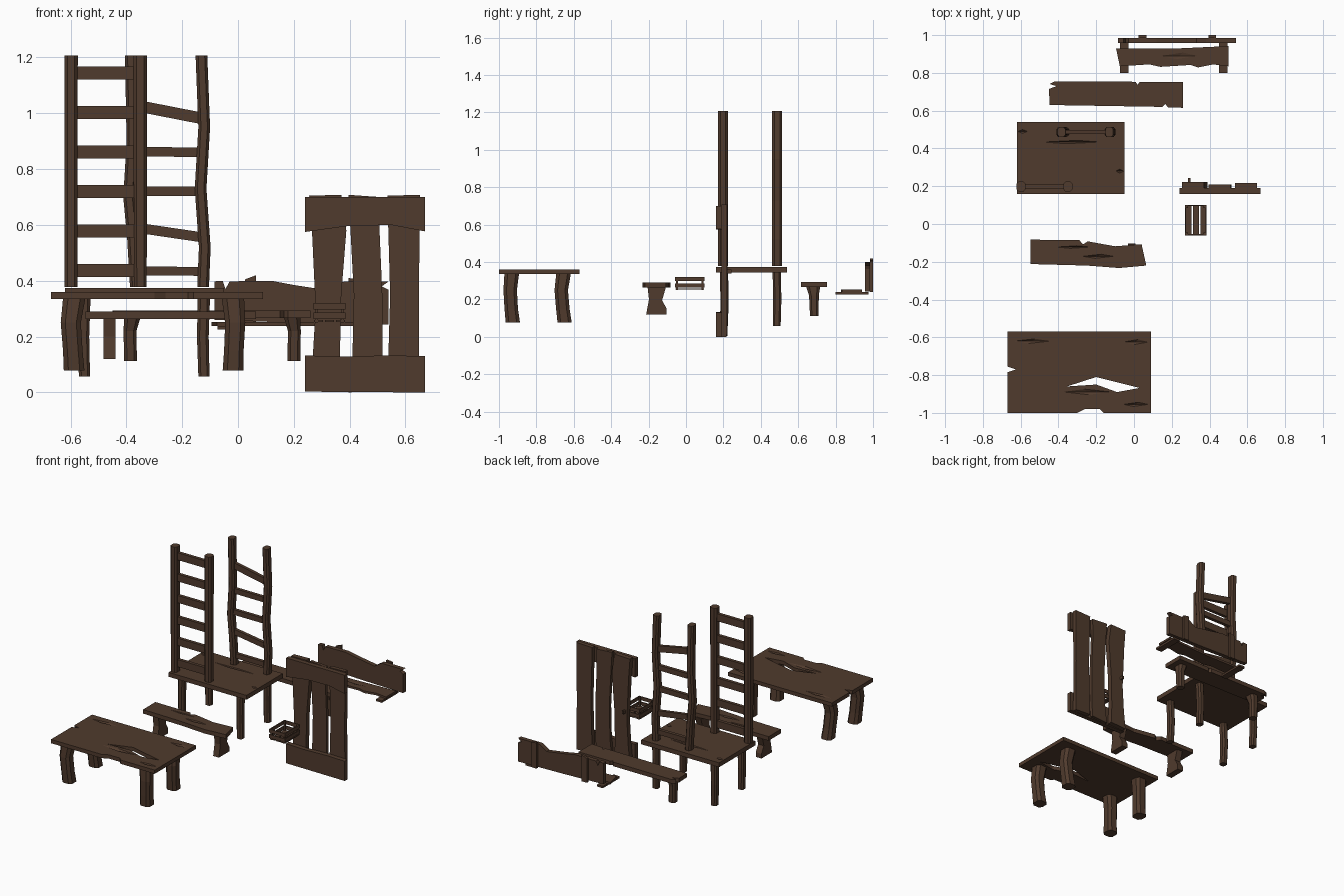
import bpy, bmesh
from mathutils import Vector
from mathutils.geometry import tessellate_polygon

wood = bpy.data.materials.new("dark brown wood")
wood.diffuse_color = (0.080, 0.043, 0.026, 1)


def finish(name, bm):
    bmesh.ops.recalc_face_normals(bm, faces=bm.faces)
    me = bpy.data.meshes.new(name)
    bm.to_mesh(me)
    bm.free()
    me.materials.append(wood)
    ob = bpy.data.objects.new(name, me)
    bpy.context.collection.objects.link(ob)
    return ob


def slab(name, outline, lo, hi, axis='z', holes=(), cracks=()):
    """Extruded outline with through holes and V-shaped surface cracks (cx, cy, length, width, skew)."""
    place = {'z': lambda a, b, h: (a, b, h),
             'y': lambda a, b, h: (a, h, b),
             'x': lambda a, b, h: (h, a, b)}[axis]
    bm = bmesh.new()
    loops = [list(outline)] + [list(h) for h in holes]
    rims = [[(cx - l / 2, cy), (cx - l * k, cy - w / 2), (cx + l / 2, cy), (cx + l * k, cy + w / 2)]
            for cx, cy, l, w, k in cracks]

    def cap(polys, h):
        vs = [[bm.verts.new(place(a, b, h)) for a, b in p] for p in polys]
        flat = [v for p in vs for v in p]
        for t in tessellate_polygon([[Vector((a, b, 0)) for a, b in p] for p in polys]):
            if len(set(t)) == 3:
                bm.faces.new([flat[i] for i in t])
        return vs

    top = cap(loops + rims, hi)
    bottom = cap(loops, lo)
    for t, b in zip(top, bottom):
        for i in range(len(t)):
            j = (i + 1) % len(t)
            bm.faces.new((t[i], t[j], b[j], b[i]))
    for rim, c in zip(top[len(loops):], cracks):
        tip = bm.verts.new(place(c[0], c[1], hi - (hi - lo) * 0.4))
        for i in range(4):
            bm.faces.new((rim[i], rim[(i + 1) % 4], tip))
    return finish(name, bm)


def box(name, x0, x1, y0, y1, z0, z1):
    return slab(name, [(x0, y0), (x1, y0), (x1, y1), (x0, y1)], z0, z1)


def post(name, stations):
    """Crooked chamfered post through stations (x, y, z, half width, half depth)."""
    bm = bmesh.new()
    c = 0.55
    shape = [(1, -c), (1, c), (c, 1), (-c, 1), (-1, c), (-1, -c), (-c, -1), (c, -1)]
    rings = [[bm.verts.new((x + a * w, y + b * d, z)) for a, b in shape] for x, y, z, w, d in stations]
    bm.faces.new(rings[0])
    bm.faces.new(rings[-1])
    for r, s in zip(rings, rings[1:]):
        for i in range(8):
            j = (i + 1) % 8
            bm.faces.new((r[i], r[j], s[j], s[i]))
    return finish(name, bm)


# Large broken table
slab("table_top",
     [(-0.67, -1), (-0.30, -1), (-0.26, -0.98), (-0.18, -0.98), (-0.16, -1), (0.09, -1), (0.09, -0.57),
      (-0.67, -0.57), (-0.67, -0.755), (-0.625, -0.77), (-0.67, -0.785)], 0.335, 0.36,
     holes=[[(-0.355, -0.86), (-0.20, -0.81), (0.03, -0.868), (-0.09, -0.89), (-0.20, -0.85)]],
     cracks=[(-0.54, -0.62, 0.19, 0.025, 0.1), (0.01, -0.625, 0.13, 0.028, 0.1),
             (-0.25, -0.889, 0.25, 0.03, -0.05), (0.01, -0.955, 0.13, 0.022, 0.1)])
for x, bend in ((-0.587, -0.012), (-0.018, 0.008)):
    for y, by in ((-0.932, -0.008), (-0.655, -0.012)):
        post("table_leg", [(x, y + 0.006, 0.078, 0.037, 0.038), (x + bend * 0.4, y + by * 0.3, 0.15, 0.035, 0.036),
                           (x + bend, y + by, 0.25, 0.036, 0.036), (x, y, 0.336, 0.04, 0.039)])

# Front bench with plank legs
slab("front_bench_seat",
     [(-0.547, -0.212), (-0.25, -0.22), (-0.08, -0.233), (0.065, -0.22), (0.04, -0.107), (-0.10, -0.118),
      (-0.245, -0.092), (-0.27, -0.108), (-0.29, -0.085), (-0.547, -0.083)], 0.263, 0.29,
     cracks=[(-0.32, -0.122, 0.18, 0.014, 0.1), (-0.19, -0.171, 0.16, 0.022, 0.1)])
for x in (-0.46, -0.012):
    slab("front_bench_leg",
         [(-0.213, 0.12), (-0.103, 0.12), (-0.103, 0.15), (-0.128, 0.195), (-0.108, 0.264), (-0.205, 0.264),
          (-0.198, 0.20)], x - 0.021, x + 0.021, 'x')

# Small slatted crate
for x in (0.289, 0.328, 0.367):
    box("crate_floor_slat", x - 0.016, x + 0.016, -0.055, 0.095, 0.252, 0.259)
for z0, z1 in ((0.263, 0.286), (0.298, 0.321)):
    for x in (0.27, 0.379):
        box("crate_side_slat", x, x + 0.006, -0.06, 0.10, z0, z1)
    for y in (-0.06, 0.094):
        box("crate_end_slat", 0.276, 0.379, y, y + 0.006, z0, z1)
for x in (0.276, 0.369):
    for y in (-0.054, 0.084):
        box("crate_corner", x, x + 0.01, y, y + 0.01, 0.25, 0.318)

# Standing door of three planks and two cross boards
slab("door_top_board", [(0.24, 0.575), (0.40, 0.597), (0.55, 0.60), (0.67, 0.577), (0.67, 0.70), (0.24, 0.70)],
     0.16, 0.19, 'y')
slab("door_bottom_board", [(0.24, 0.003), (0.67, 0.0), (0.67, 0.13), (0.54, 0.133), (0.36, 0.128), (0.24, 0.133)],
     0.16, 0.19, 'y')
slab("door_plank", [(0.255, 0.005), (0.37, 0.01), (0.365, 0.13), (0.37, 0.35), (0.388, 0.58), (0.37, 0.708),
                    (0.255, 0.705), (0.265, 0.58), (0.278, 0.30), (0.268, 0.13)], 0.19, 0.222, 'y')
slab("door_plank", [(0.395, 0.0), (0.51, 0.008), (0.517, 0.13), (0.517, 0.35), (0.507, 0.58), (0.51, 0.70),
                    (0.395, 0.708), (0.403, 0.58), (0.415, 0.35), (0.41, 0.13)], 0.19, 0.21, 'y')
slab("door_plank", [(0.535, 0.005), (0.65, 0.0), (0.648, 0.35), (0.652, 0.708), (0.535, 0.705), (0.545, 0.35)],
     0.19, 0.217, 'y')
box("door_latch", 0.286, 0.298, 0.222, 0.243, 0.34, 0.36)

# Platform on four legs
slab("platform_top",
     [(-0.62, 0.16), (-0.05, 0.16), (-0.05, 0.54), (-0.62, 0.54)], 0.345, 0.374,
     cracks=[(-0.33, 0.434, 0.30, 0.018, 0.1), (-0.075, 0.28, 0.04, 0.022, 0), (-0.59, 0.49, 0.05, 0.02, 0)])
for x in (-0.55, -0.122):
    for y in (0.203, 0.485):
        post("platform_leg", [(x, y, 0.058, 0.02, 0.021), (x - 0.004, y + 0.003, 0.2, 0.021, 0.022),
                              (x, y, 0.346, 0.022, 0.022)])

# Straight front ladder
for x in (-0.598, -0.35):
    post("front_ladder_post", [(x, 0.198, 0.378, 0.023, 0.026), (x, 0.198, 1.207, 0.024, 0.026)])
for i in range(6):
    z = 0.437 + i * 0.1415
    box("front_ladder_rung", -0.58, -0.367, 0.187, 0.209, z - 0.024, z + 0.024)

# Crooked back ladder
r = (0.021, 0.026)
post("back_ladder_left_post", [(x, 0.487, z, *r) for x, z in
                               ((-0.366, 0.378), (-0.376, 0.55), (-0.390, 0.70), (-0.378, 0.90), (-0.384, 1.207))])
post("back_ladder_right_post", [(x, 0.487, z, *r) for x, z in
                                ((-0.125, 0.378), (-0.119, 0.52), (-0.134, 0.73), (-0.121, 0.95), (-0.131, 1.207))])
for zl, zr, h in ((0.435, 0.434, 0.016), (0.592, 0.556, 0.018), (0.72, 0.72, 0.017), (0.862, 0.861, 0.017),
                  (1.03, 0.982, 0.021)):
    slab("back_ladder_rung", [(-0.375, zl - h), (-0.13, zr - h), (-0.13, zr + h), (-0.375, zl + h)],
         0.476, 0.498, 'y')

# Rear bench with tapered legs
slab("rear_bench_seat",
     [(-0.447, 0.63), (0.15, 0.62), (0.165, 0.636), (0.18, 0.618), (0.26, 0.615), (0.26, 0.753), (0.03, 0.751),
      (0.018, 0.737), (0.008, 0.753), (-0.42, 0.755), (-0.447, 0.741), (-0.41, 0.73), (-0.45, 0.715)],
     0.266, 0.293)
for x, s in ((-0.385, 1), (0.2, -1)):
    post("rear_bench_leg", [(x, 0.686, 0.112, 0.023, 0.023), (x - 0.002 * s, 0.684, 0.22, 0.023, 0.026),
                            (x + 0.006 * s, 0.68, 0.267, 0.029, 0.037)])

# Broken low seat: shelf board on two cleats
slab("low_seat_board",
     [(-0.075, 0.835), (0.08, 0.845), (0.14, 0.832), (0.30, 0.842), (0.34, 0.829), (0.42, 0.845), (0.50, 0.835),
      (0.50, 0.942), (0.20, 0.928), (-0.095, 0.93)], 0.239, 0.253, cracks=[(0.24, 0.89, 0.19, 0.035, 0.1)])
for x in (-0.052, 0.472):
    box("low_seat_cleat", x - 0.022, x + 0.022, 0.80, 0.975, 0.226, 0.239)

# Upright back board of the low seat with two rear battens
slab("back_board",
     [(-0.085, 0.26), (0.20, 0.25), (0.54, 0.243), (0.54, 0.368), (0.515, 0.38), (0.54, 0.398), (0.38, 0.398),
      (0.33, 0.365), (0.20, 0.385), (0.12, 0.40), (-0.03, 0.398), (-0.045, 0.37), (-0.055, 0.40), (-0.085, 0.398)],
     0.957, 0.985, 'y')
slab("back_batten", [(0.025, 0.245), (0.065, 0.245), (0.065, 0.42), (0.025, 0.405)], 0.985, 1.0, 'y')
slab("back_batten", [(0.395, 0.24), (0.435, 0.24), (0.435, 0.405), (0.395, 0.41)], 0.985, 1.0, 'y')
